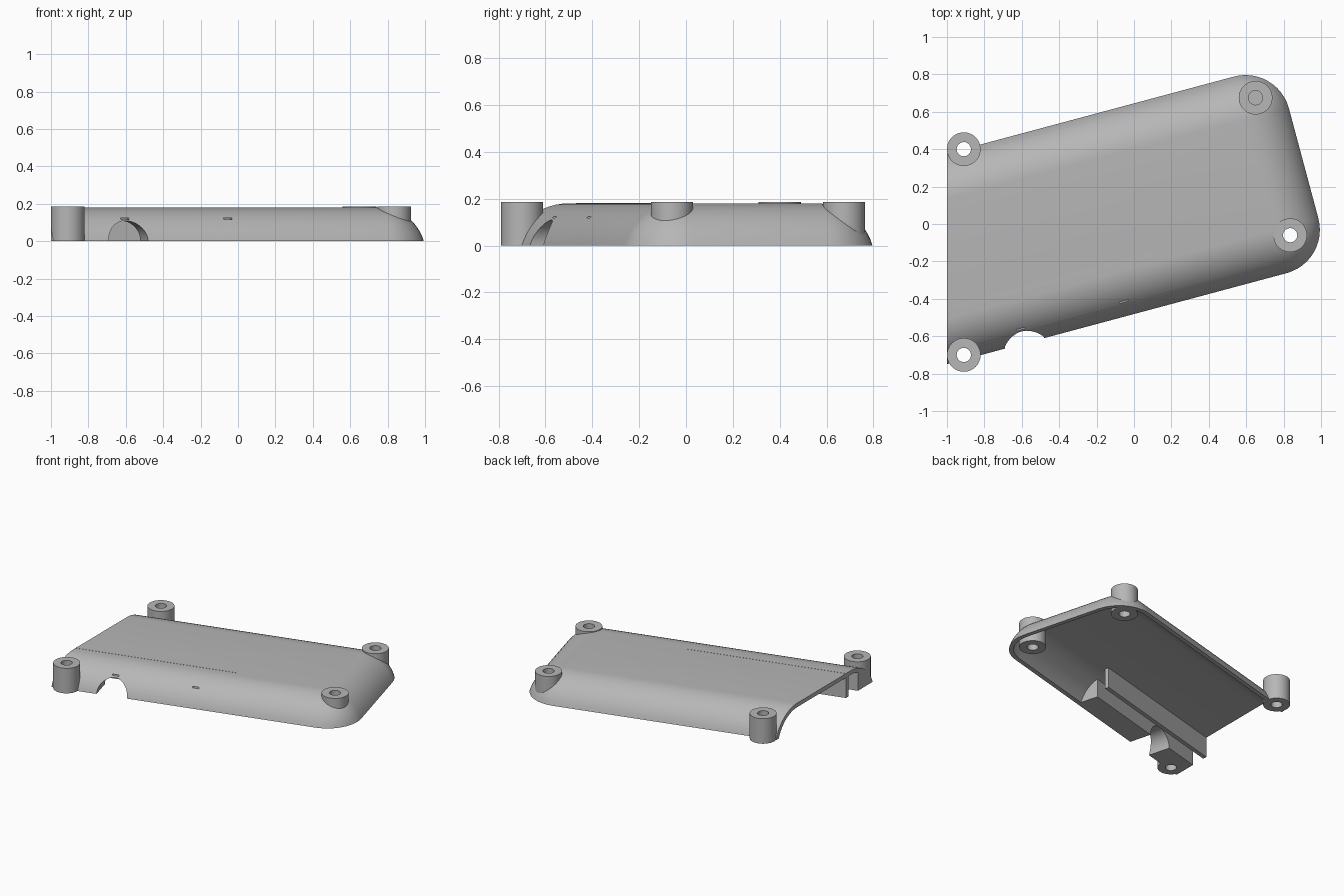
import bpy, bmesh, math
from mathutils import Matrix, Vector

cube = bpy.data.objects.get("Cube")
if cube:
    bpy.data.objects.remove(cube)

TILT = math.radians(15)
TURN = Matrix.Rotation(TILT, 4, 'Z')
TOP = 0.18            # shell roof height
CENTRE_Z = -0.07      # centre height of the rounded edge

grey = bpy.data.materials.new("plain_grey")
grey.use_nodes = True
grey.diffuse_color = (0.47, 0.47, 0.47, 1)
grey.node_tree.nodes["Principled BSDF"].inputs["Base Color"].default_value = (0.47, 0.47, 0.47, 1)


def finish(name, bm):
    bmesh.ops.recalc_face_normals(bm, faces=bm.faces)
    mesh = bpy.data.meshes.new(name)
    bm.to_mesh(mesh)
    bm.free()
    mesh.materials.append(grey)
    obj = bpy.data.objects.new(name, mesh)
    bpy.context.collection.objects.link(obj)
    return obj


def box(name, low, high, turned=True):
    """Box between two corners, along the tilted axes if turned."""
    bm = bmesh.new()
    low, high = Vector(low), Vector(high)
    size = high - low
    bmesh.ops.create_cube(bm, size=1)
    bm.transform(Matrix.Translation((low + high) / 2) @ Matrix.Diagonal((*size, 1)))
    if turned:
        bm.transform(TURN)
    return finish(name, bm)


def cylinder(name, radius, depth, matrix, sides=48):
    bm = bmesh.new()
    bmesh.ops.create_cone(bm, cap_ends=True, segments=sides, radius1=radius,
                          radius2=radius, depth=depth)
    bm.transform(matrix)
    return finish(name, bm)


def dome(name, radius, base, steps=12):
    """Slab with sphere-rounded edges around a sharp inner rectangle."""
    bm = bmesh.new()
    corners = [(0.72, 0.383), (-1.6, 0.383), (-1.6, -0.225), (0.72, -0.225)]
    start = math.asin((base - CENTRE_Z) / radius)
    rings = []
    for i in range(steps + 1):
        a = start + (math.pi / 2 - start) * i / steps
        reach = max(radius * math.cos(a), 0.003)
        z = CENTRE_Z + radius * math.sin(a)
        ring = []
        for c, (u, v) in enumerate(corners):
            for k in range(steps + 1):
                t = (c + k / steps) * math.pi / 2
                ring.append(bm.verts.new((u + reach * math.cos(t), v + reach * math.sin(t), z)))
        rings.append(ring)
    n = len(rings[0])
    for lower, upper in zip(rings, rings[1:]):
        for j in range(n):
            k = (j + 1) % n
            bm.faces.new((lower[j], lower[k], upper[k], upper[j]))
    bm.faces.new(rings[0])
    bm.faces.new(rings[-1])
    bm.transform(TURN)
    return finish(name, bm)


def boolean(obj, other, operation='DIFFERENCE'):
    mod = obj.modifiers.new("cut", 'BOOLEAN')
    mod.operation = operation
    mod.solver = 'EXACT'
    mod.object = other
    bpy.context.view_layer.update()
    bpy.context.view_layer.objects.active = obj
    bpy.ops.object.modifier_apply(modifier=mod.name)


# Main parts
shell = dome("shell", TOP - CENTRE_Z, 0)
outer = dome("outer_form", TOP - CENTRE_Z, 0)
inner = dome("inner_form", TOP - CENTRE_Z - 0.03, -0.02)
mount = box("port_mount", (-1.5, -0.6, 0), (0.0, -0.3, 0.17))
rib = box("inner_rib", (-1.5, -0.195, 0), (0.06, -0.165, TOP + 0.001))
boolean(shell, inner)
boolean(mount, outer, 'INTERSECT')

# Cutters: open end, port holes with slits, screw holes
cutters = [box("end_cutter", (-3, -2, -1), (-1, 2, 1), turned=False)]
for u in (-0.73, -0.16):
    place = TURN @ Matrix.Translation((u, -0.41, 0)) @ Matrix.Rotation(math.pi / 2, 4, 'X')
    cutters.append(cylinder("port_cutter", 0.109, 0.4, place))
    cutters.append(box("slit_cutter", (u - 0.023, -0.45, 0.117), (u + 0.023, -0.36, 0.124)))
posts = {"front_right": (-0.91, -0.70), "back_right": (-0.91, 0.40),
         "back_left": (0.65, 0.675), "front_left": (0.835, -0.06)}
for x, y in posts.values():
    cutters.append(cylinder("screw_cutter", 0.038, 1, Matrix.Translation((x, y, 0)), 32))
for cutter in cutters:
    boolean(shell, cutter)
    boolean(mount, cutter)
boolean(rib, cutters[0])

# Screw posts
parts = [shell, mount, rib]
for name, (x, y) in posts.items():
    height = TOP + 0.005
    post = cylinder(name + "_post", 0.09, height, Matrix.Translation((x, y, height / 2)))
    bore = cylinder("bore_cutter", 0.038, 1, Matrix.Translation((x, y, 0)), 32)
    boolean(post, bore)
    cutters.append(bore)
    parts.append(post)
x, y = posts["back_left"]
parts.append(cylinder("blind_hole_floor", 0.04, 0.02, Matrix.Translation((x, y, 0.1)), 32))

for helper in cutters + [outer, inner]:
    bpy.data.objects.remove(helper)

# Smooth the curves, keep the edges crisp
for obj in parts:
    bpy.ops.object.select_all(action='DESELECT')
    obj.select_set(True)
    bpy.context.view_layer.objects.active = obj
    bpy.ops.object.shade_smooth_by_angle(angle=math.radians(30))
